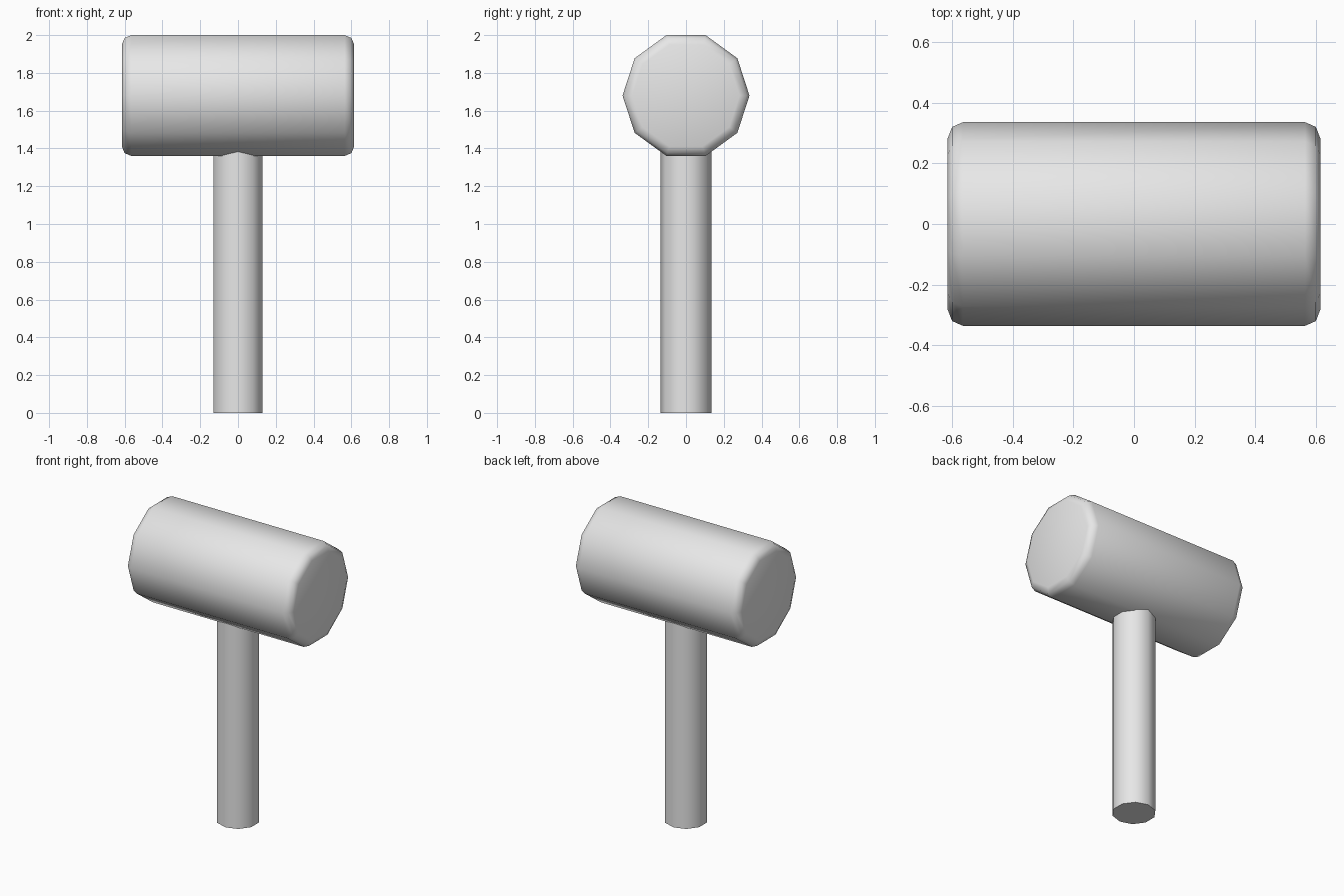
import bpy
import bmesh
from math import radians
from mathutils import Matrix

SIDES = 10

cube = bpy.data.objects.get("Cube")
if cube:
    bpy.data.objects.remove(cube, do_unlink=True)

grey = bpy.data.materials.new("plain grey")
grey.use_nodes = True
colour = (0.8, 0.8, 0.8, 1)
grey.diffuse_color = colour
grey.node_tree.nodes["Principled BSDF"].inputs["Base Color"].default_value = colour


def cylinder(name, radius, length, centre, turn=0, bevel=0):
    """Ten-sided smooth cylinder with optionally rounded rims."""
    bm = bmesh.new()
    bmesh.ops.create_cone(bm, cap_ends=True, segments=SIDES,
                          radius1=radius, radius2=radius, depth=length)
    if bevel:
        rims = [e for e in bm.edges if abs(e.verts[0].co.z - e.verts[1].co.z) < 0.001]
        bmesh.ops.bevel(bm, geom=rims, offset=bevel, segments=2,
                        profile=0.5, affect='EDGES')
    bm.transform(Matrix.Rotation(radians(turn), 4, 'Y'))
    mesh = bpy.data.meshes.new(name)
    bm.to_mesh(mesh)
    bm.free()
    mesh.materials.append(grey)
    obj = bpy.data.objects.new(name, mesh)
    obj.location = centre
    bpy.context.collection.objects.link(obj)
    # Smooth sides, crisp unbevelled rims
    for face in mesh.polygons:
        face.use_smooth = True
    mesh.set_sharp_from_angle(angle=radians(60))
    return obj


# Upright handle, running into the head
cylinder("handle", 0.135, 1.5, (0, 0, 0.75))

# Barrel-shaped head lying along x, with rounded rims
cylinder("mallet_head", 0.336, 1.23, (0, 0, 1.68), turn=90, bevel=0.05)
